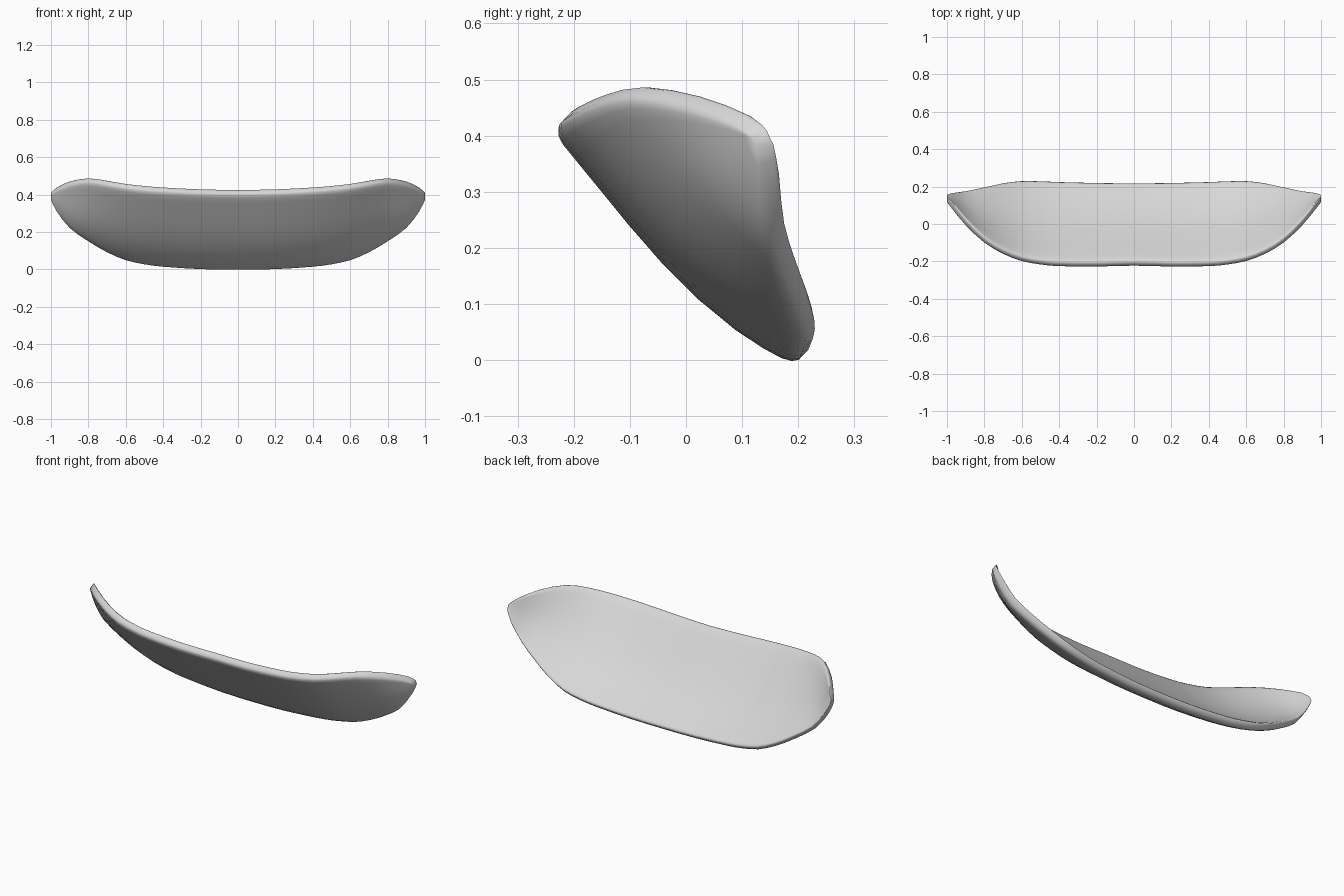
import bpy, bmesh
from mathutils import Vector

cube = bpy.data.objects.get("Cube")
if cube:
    bpy.data.objects.remove(cube)

# Half-span stations: x, upper edge (y, z), lower edge (y, z), bow depth, thickness
STATIONS = [
    (0.0, -.214, .416, .209, .009, .033, .047),
    (0.2, -.219, .419, .211, .012, .033, .047),
    (0.4, -.217, .429, .216, .025, .033, .047),
    (0.5, -.208, .437, .220, .038, .033, .047),
    (0.6, -.189, .448, .221, .060, .032, .047),
    (0.7, -.150, .465, .209, .102, .030, .047),
    (0.8, -.088, .478, .186, .160, .026, .047),
    (0.9, .008, .462, .162, .230, .018, .047),
    (0.97, .095, .430, .151, .318, .007, .042),
    (1.0, .130, .404, .143, .378, .001, .030),
]
# Positions across the blade with relative thickness, blunted at the rims
HALF_ACROSS = [(0, 1), (.3, 1), (.6, 1), (.8, 1), (.92, .98), (.975, .82), (1, .5)]
ACROSS = [(-s, k) for s, k in HALF_ACROSS[:0:-1]] + HALF_ACROSS


def section(x, uy, uz, ly, lz, bow, thick):
    """Closed bowed cross-section, bent most towards the lower rim."""
    upper, lower = Vector((x, uy, uz)), Vector((x, ly, lz))
    along = (lower - upper).normalized()
    normal = Vector((0, -along.z, along.y))      # towards the hollow side
    outer, inner = [], []
    for s, k in ACROSS:
        depth = bow * (1 - s * s) * (1 + .55 * s)
        mid = upper.lerp(lower, (s + 1) / 2) - normal * depth
        outer.append(mid - normal * k * thick / 2)
        inner.append(mid + normal * k * thick / 2)
    return outer + inner[::-1]


def spline(a, b, c, d, t):
    """Smooth step between stations b and c."""
    return [q + (r - p) * t / 2 + (p - 2.5 * q + 2 * r - s / 2) * t * t
            + (1.5 * (q - r) + (s - p) / 2) * t ** 3
            for p, q, r, s in zip(a, b, c, d)]


# Refine the stations and mirror them across the span
half_span = []
for i in range(len(STATIONS) - 1):
    b, c = STATIONS[i], STATIONS[i + 1]
    a = STATIONS[i - 1] if i else (-c[0],) + c[1:]
    d = STATIONS[min(i + 2, len(STATIONS) - 1)]
    half_span += [spline(a, b, c, d, t) for t in (0, .5)]
half_span.append(list(STATIONS[-1]))
rows = [[-r[0]] + r[1:] for r in half_span[:0:-1]] + half_span

# Skin the cross-sections
bm = bmesh.new()
rings = [[bm.verts.new(p) for p in section(*r)] for r in rows]
count = len(rings[0])
for r0, r1 in zip(rings, rings[1:]):
    for j in range(count):
        k = (j + 1) % count
        bm.faces.new((r0[j], r0[k], r1[k], r1[j]))
bm.faces.new(rings[0])
bm.faces.new(rings[-1][::-1])
bmesh.ops.recalc_face_normals(bm, faces=bm.faces)

mesh = bpy.data.meshes.new("curved_blade")
bm.to_mesh(mesh)
bm.free()
blade = bpy.data.objects.new("curved_blade", mesh)
bpy.context.collection.objects.link(blade)

# Plain grey finish
grey = bpy.data.materials.new("light_grey")
grey.use_nodes = True
colour = (0.68, 0.68, 0.68, 1)
grey.diffuse_color = colour
grey.node_tree.nodes["Principled BSDF"].inputs["Base Color"].default_value = colour
mesh.materials.append(grey)

bpy.context.view_layer.objects.active = blade
blade.select_set(True)
bpy.ops.object.shade_smooth_by_angle(angle=1.2)
